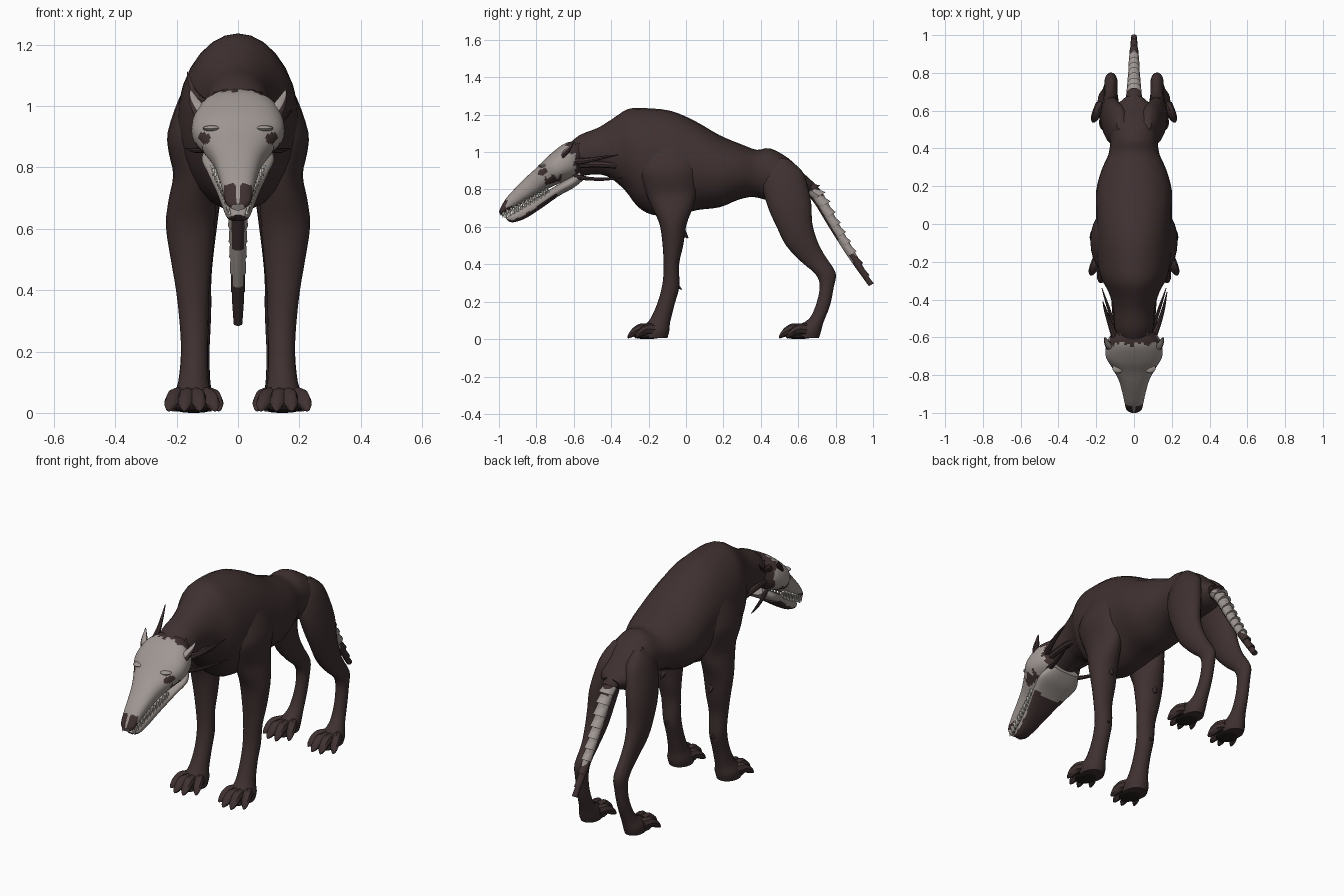
import bpy, bmesh, math
from mathutils import Vector

cube = bpy.data.objects.get("Cube")
if cube:
    bpy.data.objects.remove(cube, do_unlink=True)


def material(name, r, g, b):
    m = bpy.data.materials.new(name)
    m.use_nodes = True
    m.diffuse_color = (r, g, b, 1)
    shader = m.node_tree.nodes["Principled BSDF"]
    shader.inputs["Base Color"].default_value = (r, g, b, 1)
    shader.inputs["Roughness"].default_value = .8
    return m


HIDE = material("dark brown hide", .05, .03, .03)
BONE = material("pale bone", .35, .31, .29)
TOOTH = material("ivory teeth", .75, .71, .64)
PAD = material("blackish paw pad", .018, .012, .012)


def finish(name, bm, mats, rule=None, angle=40):
    """Turn a bmesh into a shaded object, colouring faces by a rule."""
    bmesh.ops.recalc_face_normals(bm, faces=bm.faces)
    if rule:
        for f in bm.faces:
            f.material_index = rule(f.calc_center_median(), f.normal)
    mesh = bpy.data.meshes.new(name)
    bm.to_mesh(mesh)
    bm.free()
    for m in mats:
        mesh.materials.append(m)
    ob = bpy.data.objects.new(name, mesh)
    bpy.context.collection.objects.link(ob)
    bpy.ops.object.select_all(action='DESELECT')
    ob.select_set(True)
    bpy.context.view_layer.objects.active = ob
    bpy.ops.object.shade_smooth_by_angle(angle=math.radians(angle))


def spline(rows, steps):
    """Smoothly interpolate rows of numbers."""
    out = []
    for i in range(len(rows) - 1):
        a, b, c, d = (Vector(rows[min(max(i + k, 0), len(rows) - 1)]) for k in (-1, 0, 1, 2))
        for s in range(steps):
            t = s / steps
            out.append(b + (c - a) * (t / 2) + (a * 2 - b * 5 + c * 4 - d) * (t * t / 2)
                       + (b * 3 - a - c * 3 + d) * (t ** 3 / 2))
    return out + [Vector(rows[-1])]


def loft(name, rings, mats=(HIDE,), rule=None, seg=16, steps=3, box=1):
    """Skin rings given as x, upper y z, lower y z, half width."""
    bm = bmesh.new()
    loops = []
    for x, yt, zt, yb, zb, w in spline(rings, steps):
        mid = Vector((x, (yt + yb) / 2, (zt + zb) / 2))
        up = Vector((0, (yt - yb) / 2, (zt - zb) / 2))
        loop = []
        for k in range(seg):
            a = math.tau * k / seg
            c, s = (math.copysign(abs(v) ** box, v) for v in (math.cos(a), math.sin(a)))
            loop.append(bm.verts.new(mid + up * s + Vector((w * c, 0, 0))))
        loops.append(loop)
    for p, q in zip(loops, loops[1:]):
        for k in range(seg):
            n = (k + 1) % seg
            bm.faces.new((p[k], p[n], q[n], q[k]))
    bm.faces.new(loops[0])
    bm.faces.new(loops[-1])
    finish(name, bm, mats, rule)


def strand(name, points, mats=(HIDE,), rule=None):
    """Round strand through points given as x, y, z, radius."""
    loft(name, [(x, y, z + r, y, z - r, r) for x, y, z, r in points], mats, rule, seg=8)


def add_spike(bm, base, tip, r):
    base, tip = Vector(base), Vector(tip)
    d = tip - base
    m = d.to_track_quat('Z', 'Y').to_matrix().to_4x4()
    m.translation = (base + tip) / 2
    bmesh.ops.create_cone(bm, cap_ends=True, segments=6, radius1=r, radius2=r * .08,
                          depth=d.length, matrix=m)


def ball(name, centre, size, mat):
    bm = bmesh.new()
    bmesh.ops.create_uvsphere(bm, u_segments=16, v_segments=10, radius=1)
    for v in bm.verts:
        v.co = Vector(centre) + Vector(a * b for a, b in zip(v.co, size))
    finish(name, bm, (mat,))


# Trunk: neck, deep chest, tucked waist, raised hip crest and rump
trunk = [(-.64, 1.03, -.56, .87, .09), (-.57, 1.09, -.5, .88, .105), (-.47, 1.13, -.42, .87, .11),
         (-.39, 1.18, -.33, .8, .135), (-.31, 1.23, -.26, .71, .175), (-.22, 1.235, -.18, .665, .195),
         (-.08, 1.22, -.06, .66, .2), (.05, 1.165, .06, .69, .2), (.18, 1.09, .18, .705, .2),
         (.3, 1.04, .28, .745, .17), (.38, 1.012, .36, .76, .135), (.45, 1.02, .45, .74, .125),
         (.55, .965, .53, .74, .13), (.62, .895, .6, .75, .11), (.68, .84, .65, .78, .05)]
loft("trunk", [(0, *r) for r in trunk], seg=28)


# Skull: bone face with dark nose, eye sockets, cheek hollows and ragged rear edge
def skull_colour(c, n):
    x = abs(c.x)
    nose = c.y < -.93 and c.z > .67 and c.z < .748 - .3 * abs(x - .02) and .004 < x < .046
    socket = (c.y + .765) ** 2 + (c.z - .888 - .25 * (x - .09)) ** 2 * 2 < .0007 and x > .06
    cheek = -.755 < c.y < -.665 and x > .09 and c.z < .87 + .012 * math.sin(c.y * 130)
    ragged = .008 * math.sin(c.x * 70) + .006 * math.sin(c.x * 163 + c.z * 90)
    rear = c.y > (-.635 if c.z > .99 else -.6) + ragged
    return 1 if nose or socket or cheek or rear else 0


skull = [(-.585, 1.06, -.55, .9, .1), (-.65, 1.045, -.59, .865, .14), (-.73, .985, -.66, .84, .15),
         (-.79, .925, -.725, .81, .115), (-.85, .87, -.79, .775, .082), (-.91, .81, -.86, .735, .063),
         (-.96, .755, -.93, .695, .05), (-.99, .705, -.975, .67, .04), (-1, .68, -.99, .66, .02)]
loft("skull", [(0, *r) for r in skull], (BONE, HIDE), skull_colour, seg=56, steps=10, box=.85)


# Lower jaw: pale sides and cheeks, dark underside toward the chin
def jaw_colour(c, n):
    return 1 if c.y < -.69 and n.z < -.42 + .1 * math.sin(c.y * 110) else 0


jaw = [(-.57, .9, -.55, .85, .085), (-.64, .855, -.6, .81, .118), (-.72, .805, -.68, .765, .1),
       (-.8, .757, -.78, .695, .07), (-.88, .705, -.86, .645, .05), (-.94, .665, -.92, .625, .037),
       (-.965, .645, -.95, .63, .015)]
loft("lower_jaw", [(0, *r) for r in jaw], (BONE, HIDE), jaw_colour, seg=32, steps=7, box=.8)

# Teeth along both sides of the mouth
bm = bmesh.new()
for side in (1, -1):
    for i in range(12):
        t = i / 11
        y, z = -.975 + .23 * t, .666 + .127 * t
        x = side * (.032 + .05 * t ** 1.3)
        size = .038 if i in (1, 3) else .026
        add_spike(bm, (x, y, z + .014), (x, y - .006, z - size * .8), .009)
        add_spike(bm, (x * .95, y + .012, z - .018), (x * .97, y + .006, z + size * .5), .008)
finish("teeth", bm, (TOOTH,), angle=25)

# Tail: core sheathed in overlapping flared scales, pale between dark ends
tail = spline([(.62, .84, .05), (.7, .765, .042), (.79, .61, .034), (.88, .46, .028), (.985, .295, .016)], 3)


def core_colour(c, n):
    return 1 if .41 < c.z < (.77 if n.z > 0 else .53) else 0


loft("tail_core", [(0, y + r * .7, z + r * .5, y - r * .7, z - r * .5, r * .75) for y, z, r in tail],
     (HIDE, BONE), core_colour, seg=10)
for i, (a, b) in enumerate(zip(tail[1:], tail[2:])):
    rings = []
    for p, flare, lift in ((a, .8, .7), (a.lerp(b, .6), .9, .95), (a.lerp(b, 1.12), .95, 1.35)):
        y, z, r = p
        rings.append((0, y + r * .8 * lift, z + r * .45 * lift, y - r * .65, z - r * .4, r * flare))
    loft("tail_scale", rings, (BONE if 1 <= i < 8 else HIDE,), seg=10, steps=1)

front_leg = [(.1, -.13, 1.13, -.07, 1.13, .02), (.105, -.19, 1.09, 0, 1.09, .05),
             (.12, -.23, 1.02, .05, 1.03, .072),
             (.148, -.25, .91, .065, .92, .081), (.15, -.235, .84, .06, .85, .075),
             (.145, -.21, .77, .055, .78, .066),
             (.15, -.175, .69, .035, .7, .076), (.155, -.14, .61, .002, .61, .08),
             (.152, -.125, .5, -.015, .5, .067), (.148, -.12, .4, -.037, .4, .054),
             (.143, -.125, .3, -.036, .28, .047), (.142, -.15, .2, -.06, .19, .044),
             (.145, -.19, .11, -.085, .09, .05), (.148, -.23, .06, -.09, .04, .065),
             (.148, -.24, .005, -.1, .005, .06)]
hind_leg = [(.07, .5, .97, .55, .96, .02), (.078, .43, .92, .62, .9, .05),
            (.097, .41, .82, .65, .82, .06),
            (.115, .44, .7, .67, .72, .06), (.123, .485, .6, .675, .62, .055),
            (.125, .535, .5, .7, .53, .045), (.122, .62, .41, .74, .45, .035),
            (.122, .69, .35, .8, .355, .035), (.122, .715, .29, .79, .28, .033),
            (.125, .7, .2, .77, .18, .032), (.13, .66, .11, .735, .09, .04),
            (.137, .59, .065, .72, .035, .055), (.137, .58, .005, .71, .005, .05)]


def foot(name, side, cx, yf):
    """Four splayed toes, tapering into short claws, over a dark pad."""
    toe = [(.03, .11, .05, .032), (.052, .065, .054, .028), (.066, .03, .036, .024),
           (.073, .01, .02, .015), (.077, 0, .01, .005)]
    for k in range(4):
        o = (k - 1.5) / 1.5
        y = yf + .045 * o ** 2
        strand(name + "_toe", [(side * (cx + o * s), y + dy, z, r) for s, dy, z, r in toe])
    ball(name + "_pad", (side * cx, yf + .11, .012), (.055, .07, .012), PAD)


for side, word in ((1, "left"), (-1, "right")):
    def flip(rows):
        return [(side * r[0], *r[1:]) for r in rows]

    # Legs and feet
    loft(word + "_front_leg", flip(front_leg), seg=20)
    loft(word + "_hind_leg", flip(hind_leg), seg=20)
    foot(word + "_front_foot", side, .15, -.318)
    foot(word + "_hind_foot", side, .138, .492)
    bm = bmesh.new()
    add_spike(bm, (side * .143, -.07, .3), (side * .145, -.022, .265), .022)
    add_spike(bm, (side * .15, -.03, .58), (side * .15, .012, .54), .03)
    finish(word + "_leg_spurs", bm, (HIDE,))

    # Brow ridge and ear, pale on its inner face
    ball(word + "_brow", (side * .085, -.76, .927), (.03, .03, .01), BONE)
    strand(word + "_ear", flip([(.11, -.67, .96, .026), (.13, -.65, .99, .022),
                                (.145, -.62, 1.02, .014), (.155, -.6, 1.05, .003)]),
           (BONE, HIDE), lambda c, n: 1 if n.y > .3 or n.x * side > .5 else 0)

    # Ragged locks trailing from the head along the neck
    strand(word + "_throat_lock", flip([(.08, -.6, .87, .015), (.11, -.52, .858, .01),
                                        (.14, -.43, .855, .008), (.17, -.34, .862, .002)]))
    for k in range(3):
        z = .93 + .05 * k
        x = .095 - .01 * k
        strand(word + "_neck_lock", flip([(x - .01, -.59, z, .018), (x, -.5, z + .005, .018),
                                          (x + .008, -.4, z, .016), (x + .015, -.3, z - .02, .004)]))

# One raised lock on the right, one hanging outward on the left
strand("right_raised_lock", [(-.1, -.6, 1, .02), (-.125, -.53, 1.02, .015),
                             (-.15, -.46, 1.06, .009), (-.165, -.41, 1.11, .002)])
strand("left_outer_lock", [(.1, -.6, .95, .02), (.13, -.53, .955, .014),
                           (.155, -.45, .97, .009), (.175, -.36, .985, .002)])
